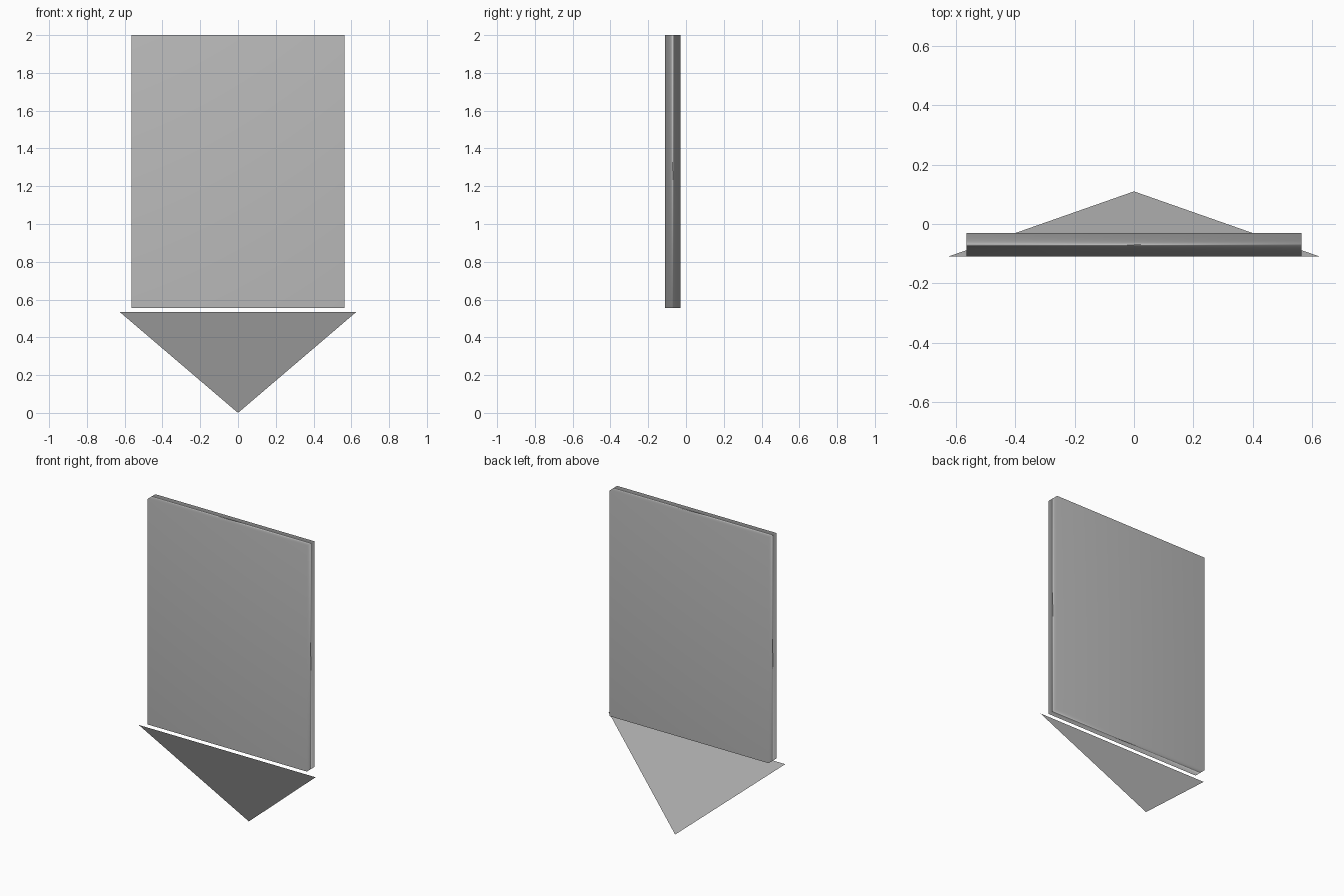
import bpy
import bmesh
from mathutils import Matrix, Vector

cube = bpy.data.objects.get("Cube")
if cube:
    bpy.data.objects.remove(cube, do_unlink=True)

# Single neutral colour
grey = bpy.data.materials.new("neutral_grey")
grey.use_nodes = True
grey.diffuse_color = (0.5, 0.5, 0.5, 1)
grey.node_tree.nodes["Principled BSDF"].inputs["Base Color"].default_value = grey.diffuse_color


def add_part(name, bm):
    mesh = bpy.data.meshes.new(name)
    bm.to_mesh(mesh)
    bm.free()
    mesh.materials.append(grey)
    obj = bpy.data.objects.new(name, mesh)
    bpy.context.collection.objects.link(obj)
    return obj


# Upright slab, softly shaded across its narrow edges
bm = bmesh.new()
size = Matrix.Diagonal((1.13, 0.08, 1.445, 1))
bmesh.ops.create_cube(bm, size=1, matrix=Matrix.Translation((0, -0.07, 1.2775)) @ size)
slab = add_part("upright_panel", bm)
slab.data.shade_smooth()
weighted = slab.modifiers.new("area_weighted_shading", "WEIGHTED_NORMAL")
weighted.mode = "FACE_AREA"
weighted.weight = 50

# Thin triangular sheet sloping back down to a point
bm = bmesh.new()
corners = [(-0.627, -0.11, 0.535), (0, 0.11, 0), (0.627, -0.11, 0.535)]
bm.faces.new([bm.verts.new(Vector(c)) for c in corners])
add_part("pointed_sheet", bm)
